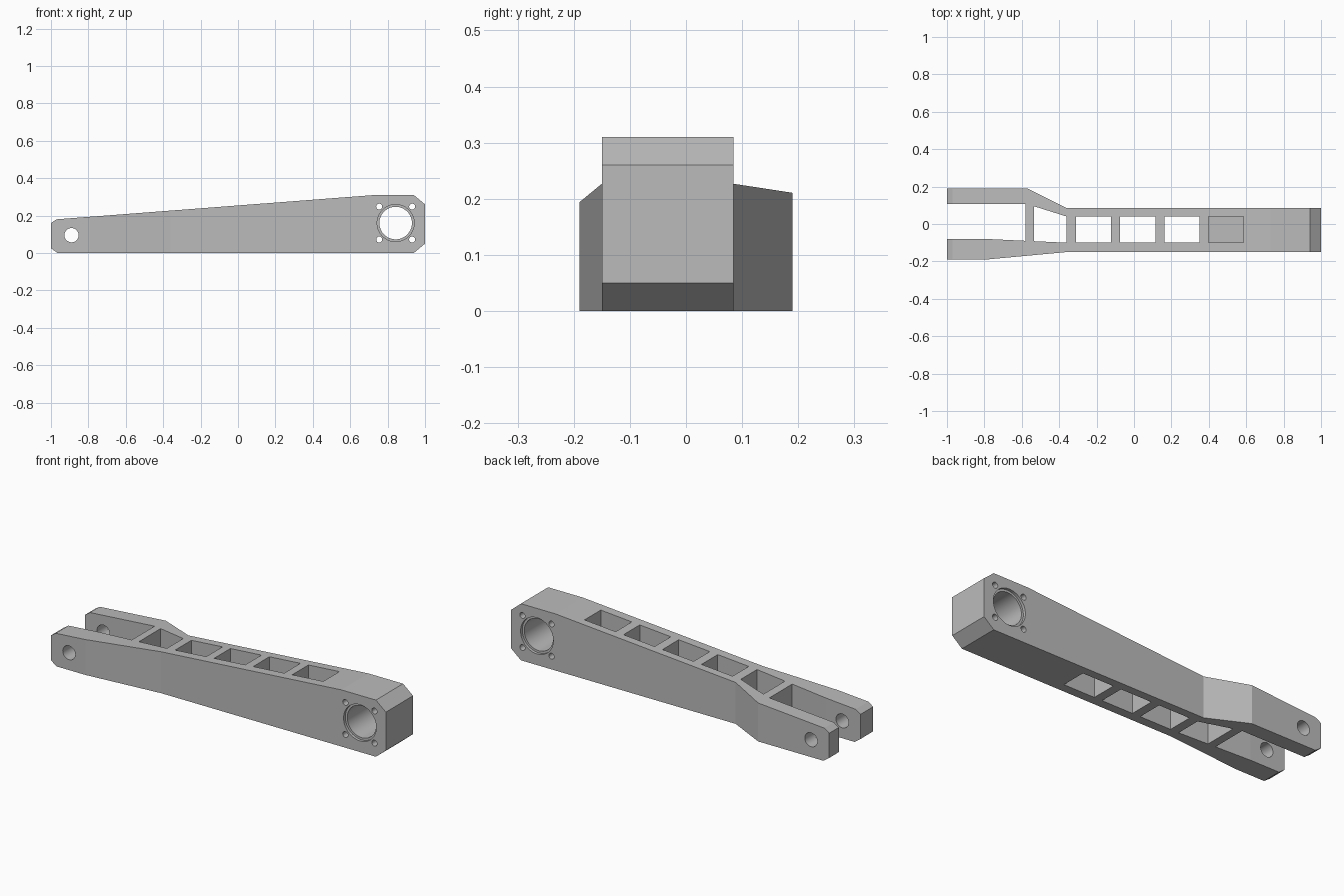
import bpy, bmesh, math

if "Cube" in bpy.data.objects:
    bpy.data.objects.remove(bpy.data.objects["Cube"])

grey = bpy.data.materials.new("machined grey")
grey.use_nodes = True
grey.diffuse_color = (0.5, 0.5, 0.5, 1)
grey.node_tree.nodes["Principled BSDF"].inputs["Base Color"].default_value = (0.5, 0.5, 0.5, 1)


def prism(name, points, axis, low, high):
    """Extrude an outline along z (points are x, y) or y (points are x, z)."""
    bm = bmesh.new()
    place = (lambda p, d: (p[0], p[1], d)) if axis == "z" else (lambda p, d: (p[0], d, p[1]))
    face = bm.faces.new([bm.verts.new(place(p, low)) for p in points])
    extruded = bmesh.ops.extrude_face_region(bm, geom=[face])["geom"]
    verts = [g for g in extruded if isinstance(g, bmesh.types.BMVert)]
    bmesh.ops.translate(bm, verts=verts, vec=place((0, 0), high - low))
    bmesh.ops.recalc_face_normals(bm, faces=bm.faces)
    mesh = bpy.data.meshes.new(name)
    bm.to_mesh(mesh)
    bm.free()
    mesh.materials.append(grey)
    obj = bpy.data.objects.new(name, mesh)
    bpy.context.collection.objects.link(obj)
    return obj


def circle(x, z, radius, sides):
    turn = 2 * math.pi / sides
    return [(x + radius * math.cos(i * turn), z + radius * math.sin(i * turn)) for i in range(sides)]


def box(x0, x1, y0, y1):
    return [(x0, y0), (x1, y0), (x1, y1), (x0, y1)]


def combine(target, tool, operation="DIFFERENCE"):
    mod = target.modifiers.new(tool.name, "BOOLEAN")
    mod.object, mod.operation, mod.solver = tool, operation, "EXACT"
    bpy.context.view_layer.objects.active = target
    bpy.ops.object.modifier_apply(modifier=mod.name)
    bpy.data.objects.remove(tool)


# Forked arm: plan outline trimmed to the tapered side outline
arm = prism("swing_arm", [
    (-1.1, 0.19), (-0.57, 0.19), (-0.36, 0.085), (1.1, 0.085), (1.1, -0.15),
    (-0.36, -0.15), (-0.79, -0.19), (-1.1, -0.19), (-1.1, -0.08), (-0.79, -0.08),
    (-0.58, -0.09), (-0.58, 0.107), (-1.1, 0.107)], "z", -0.1, 0.5)
side = prism("side_outline", [
    (-0.965, 0), (0.94, 0), (1, 0.05), (1, 0.26), (0.94, 0.31), (0.73, 0.31),
    (-0.97, 0.18), (-1, 0.16), (-1, 0.025)], "y", -0.4, 0.4)
combine(arm, side, "INTERSECT")

# Lightening pockets: one trapezoid, three through windows, one blind pocket
combine(arm, prism("fork_window", [(-0.535, 0.095), (-0.36, 0.04), (-0.36, -0.1), (-0.535, -0.092)],
                   "z", -0.2, 0.6))
for i in range(4):
    x = -0.31 + i * 0.236
    combine(arm, prism("window", box(x, x + 0.188, -0.1, 0.04), "z", 0.05 if i == 3 else -0.2, 0.6))

# Bearing bore with a shallow recess on each side
bore_x, bore_z = 0.843, 0.16
combine(arm, prism("bore", circle(bore_x, bore_z, 0.087, 64), "y", -0.4, 0.4))
for low, high in ((-0.3, -0.135), (0.07, 0.3)):
    combine(arm, prism("recess", circle(bore_x, bore_z, 0.099, 64), "y", low, high))

# Bolt holes around the bore
for sx in (-1, 1):
    for sz in (-1, 1):
        combine(arm, prism("bolt_hole", circle(bore_x + sx * 0.088, bore_z + sz * 0.088, 0.016, 24),
                           "y", -0.4, 0.4))

# Axle hole through both fork tines
combine(arm, prism("axle_hole", circle(-0.89, 0.095, 0.038, 40), "y", -0.4, 0.4))

bpy.ops.object.select_all(action="DESELECT")
arm.select_set(True)
bpy.context.view_layer.objects.active = arm
bpy.ops.object.shade_smooth_by_angle(angle=math.radians(20))
# Keep the broad flat sides crisp
for poly in arm.data.polygons:
    if poly.area > 0.02:
        poly.use_smooth = False
